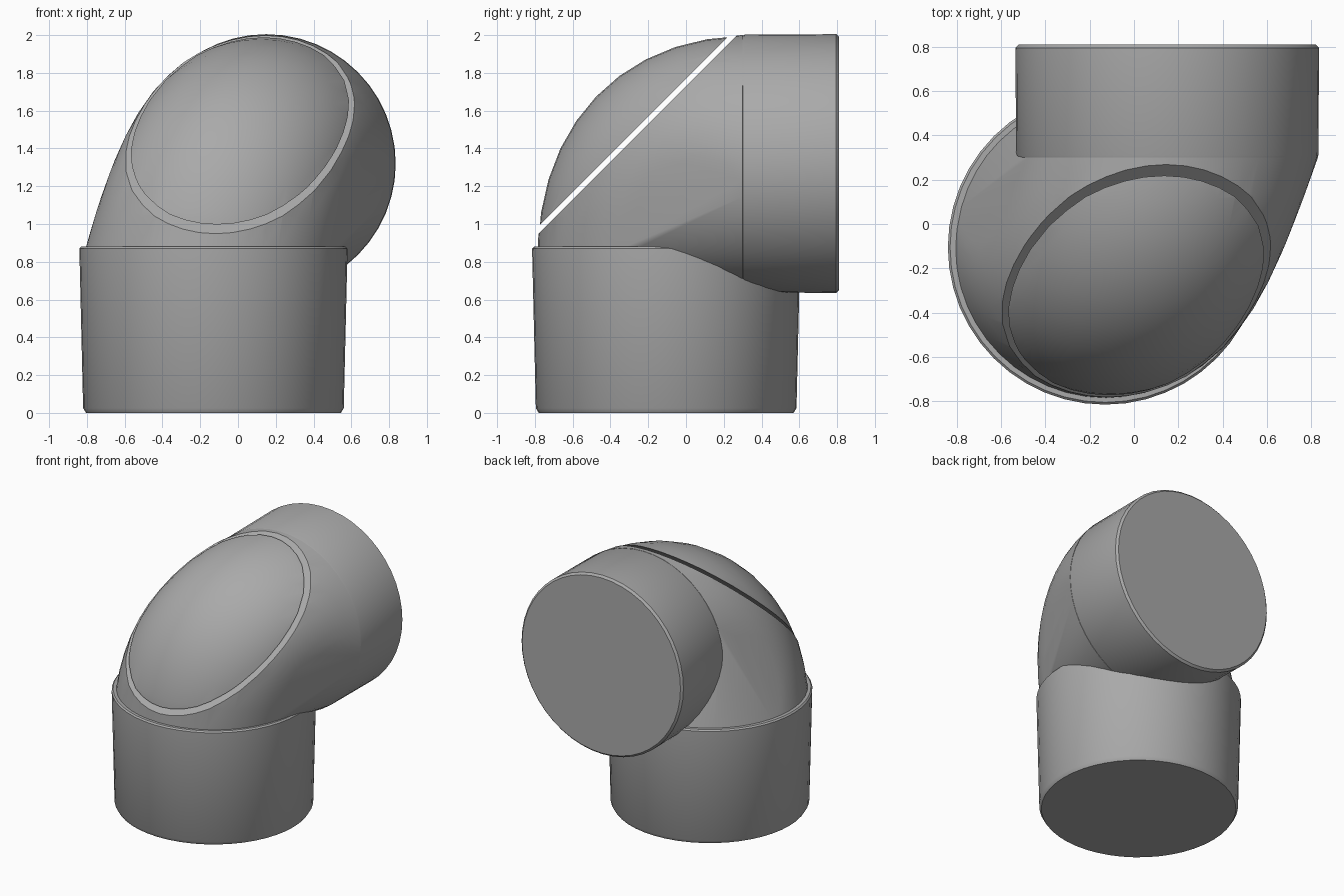
import bpy, bmesh, math
from mathutils import Vector, Matrix

cube = bpy.data.objects.get("Cube")
if cube:
    bpy.data.objects.remove(cube, do_unlink=True)

grey = bpy.data.materials.new("plain grey")
grey.use_nodes = True
COLOUR = (0.4, 0.4, 0.4, 1)
grey.diffuse_color = COLOUR
grey.node_tree.nodes["Principled BSDF"].inputs["Base Color"].default_value = COLOUR

SEGMENTS = 48


def finish(bm, name, angle=35):
    bmesh.ops.recalc_face_normals(bm, faces=bm.faces[:])
    mesh = bpy.data.meshes.new(name)
    bm.to_mesh(mesh)
    bm.free()
    mesh.materials.append(grey)
    obj = bpy.data.objects.new(name, mesh)
    bpy.context.collection.objects.link(obj)
    bpy.ops.object.select_all(action='DESELECT')
    obj.select_set(True)
    bpy.context.view_layer.objects.active = obj
    bpy.ops.object.shade_smooth_by_angle(angle=math.radians(angle))
    return obj


def ring(bm, centre, radius, tilt):
    """Circle of vertices; tilt turns its axis from up towards the back."""
    turn = Matrix.Rotation(-tilt, 3, 'X')
    points = []
    for i in range(SEGMENTS):
        a = math.tau * i / SEGMENTS
        offset = turn @ Vector((math.cos(a), math.sin(a), 0)) * radius
        points.append(bm.verts.new(Vector(centre) + offset))
    return points


def socket(name, origin, tilt, profile):
    """Closed round collar from (distance along axis, radius) pairs."""
    bm = bmesh.new()
    axis = Matrix.Rotation(-tilt, 3, 'X') @ Vector((0, 0, 1))
    rings = [ring(bm, Vector(origin) + axis * d, r, tilt) for d, r in profile]
    for low, high in zip(rings, rings[1:]):
        for i in range(SEGMENTS):
            j = (i + 1) % SEGMENTS
            bm.faces.new((low[i], low[j], high[j], high[i]))
    bm.faces.new(rings[0])
    bm.faces.new(rings[-1])
    return finish(bm, name)


def bend():
    """Solid bend between the two offset sockets."""
    bm = bmesh.new()
    start = Vector((-0.13, -0.105, 0.86))
    corner = Vector((0, -0.13, 1.34))
    end = Vector((0.15, 0.30, 1.32))
    steps = 10
    for i in range(steps + 1):
        t = i / steps
        centre = start * (1 - t) ** 2 + corner * 2 * t * (1 - t) + end * t * t
        ring(bm, centre, 0.68, t * math.pi / 2)
    hull = bmesh.ops.convex_hull(bm, input=bm.verts[:])
    loose = [v for v in bm.verts if not v.link_faces]
    bmesh.ops.delete(bm, geom=loose, context='VERTS')
    return bm


def cut(bm, height, keep_upper):
    """Slice along the sloping plane z = y + height and close the cut."""
    result = bmesh.ops.bisect_plane(
        bm, geom=bm.verts[:] + bm.edges[:] + bm.faces[:], dist=1e-5,
        plane_co=(0, 0, height), plane_no=(0, -1, 1),
        clear_inner=keep_upper, clear_outer=not keep_upper)
    edges = [e for e in result["geom_cut"] if isinstance(e, bmesh.types.BMEdge)]
    bmesh.ops.holes_fill(bm, edges=edges, sides=0)


# Sockets
socket("lower_socket", (-0.13, -0.105, 0), 0,
       [(0, 0.675), (0.025, 0.69), (0.87, 0.71), (0.88, 0.70)])
socket("rear_socket", (0.15, 0.28, 1.32), math.pi / 2,
       [(0, 0.67), (0.03, 0.682), (0.515, 0.685), (0.53, 0.67)])

# Bend with a sloping opening
body = bend()
cut(body, 1.73, False)
finish(body, "elbow_body")

# Flattened domed cover, floating just above the opening
cover = bend()
cut(cover, 1.77, True)
normal = Vector((0, -1, 1)).normalized()
middle = Vector((0, -0.31, 1.46))
for v in cover.verts:
    offset = v.co - middle
    lift = offset.dot(normal)
    v.co = middle + (offset - normal * lift) * 0.985 + normal * lift * 0.9
finish(cover, "domed_cover")
